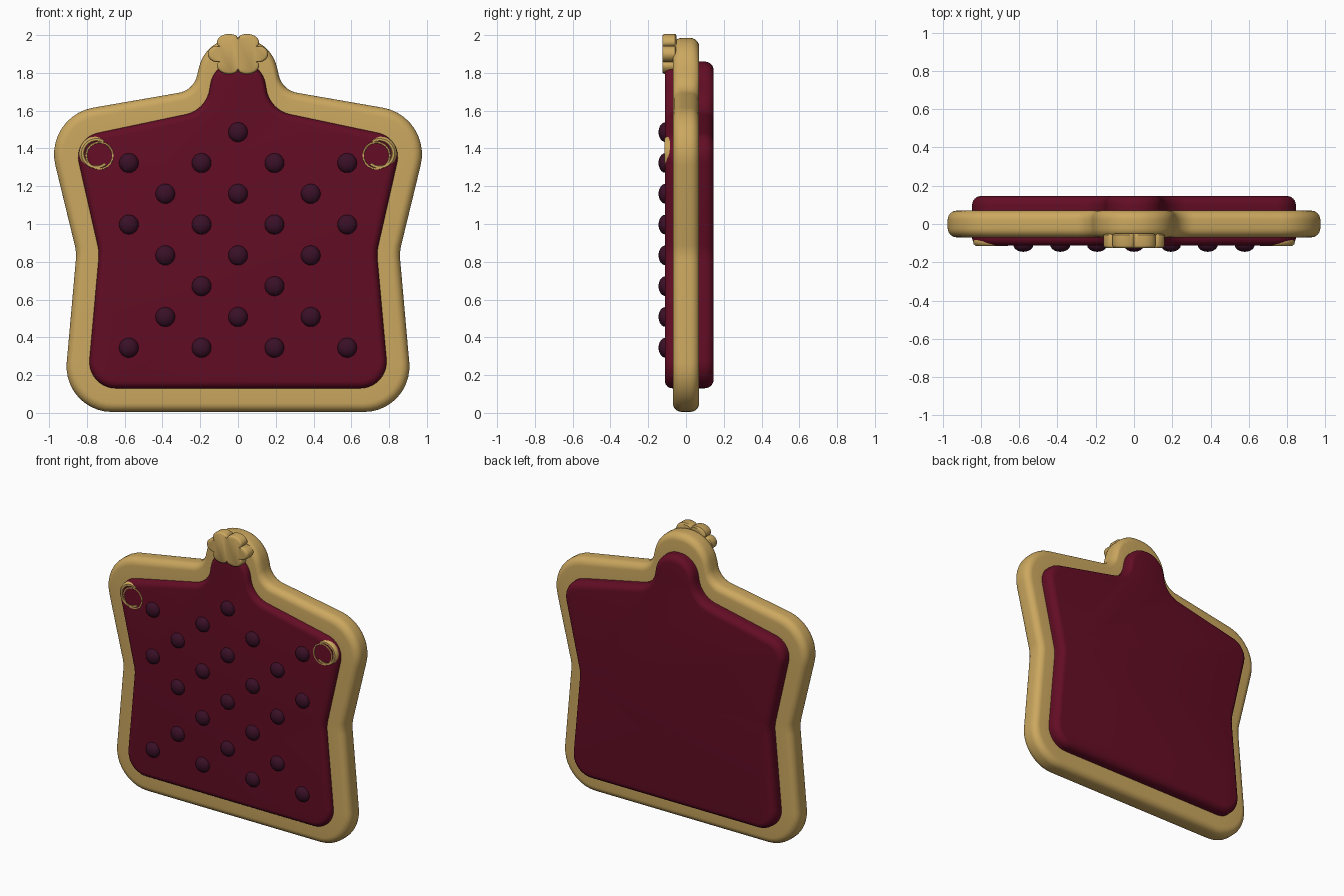
import bpy, bmesh, math
from mathutils import Vector

if "Cube" in bpy.data.objects:
    bpy.data.objects.remove(bpy.data.objects["Cube"])


def material(name, rgb):
    m = bpy.data.materials.new(name)
    m.use_nodes = True
    m.diffuse_color = (*rgb, 1)
    m.node_tree.nodes["Principled BSDF"].inputs["Base Color"].default_value = (*rgb, 1)
    return m


GOLD = material("antique gold", (0.60, 0.39, 0.115))
VELVET = material("burgundy velvet", (0.125, 0.004, 0.018))
PLUM = material("dark plum", (0.042, 0.005, 0.02))


def finish(bm, name, mat):
    bmesh.ops.recalc_face_normals(bm, faces=bm.faces)
    mesh = bpy.data.meshes.new(name)
    bm.to_mesh(mesh)
    bm.free()
    mesh.materials.append(mat)
    ob = bpy.data.objects.new(name, mesh)
    bpy.context.collection.objects.link(ob)
    bpy.ops.object.select_all(action='DESELECT')
    ob.select_set(True)
    bpy.context.view_layer.objects.active = ob
    bpy.ops.object.shade_smooth_by_angle(angle=math.radians(40))
    return ob


def rounded_outline(half, steps=10):
    """Mirror a half outline of (x, z, radius) corners and round each corner."""
    corners = half + [(-x, z, r) for x, z, r in reversed(half)]
    pts = []
    for i, (x, z, r) in enumerate(corners):
        c = Vector((x, z))
        a = (Vector(corners[i - 1][:2]) - c).normalized()
        b = (Vector(corners[(i + 1) % len(corners)][:2]) - c).normalized()
        half_angle = a.angle(b) / 2
        centre = c + (a + b).normalized() * r / math.sin(half_angle)
        t = r / math.tan(half_angle)
        start, end = c + a * t - centre, c + b * t - centre
        sweep = start.angle_signed(end)
        for k in range(steps + 1):
            ang = -sweep * k / steps
            co, si = math.cos(ang), math.sin(ang)
            pts.append(centre + Vector((start.x * co - start.y * si,
                                        start.x * si + start.y * co)))
    return pts


def loft(bm, rings, closed):
    loops = [[bm.verts.new(p) for p in ring] for ring in rings]
    pairs = list(zip(loops, loops[1:]))
    if closed:
        pairs.append((loops[-1], loops[0]))
    else:
        bm.faces.new(loops[0])
        bm.faces.new(loops[-1])
    for a, b in pairs:
        for i in range(len(a)):
            j = (i + 1) % len(a)
            bm.faces.new((a[i], a[j], b[j], b[i]))


outer = rounded_outline([(0.93, 0.005, 0.24), (0.855, 0.85, 0.25), (1.03, 1.57, 0.25),
                         (0.235, 1.708, 0.12), (0.17, 1.985, 0.20)])
inner = rounded_outline([(0.80, 0.13, 0.14), (0.735, 0.85, 0.25), (0.872, 1.455, 0.13),
                         (0.17, 1.603, 0.16), (0.125, 1.86, 0.14)])


def ring(u, y):
    """Outline between the outer (u=0) and inner (u=1) shapes, at depth y."""
    pts = [a.lerp(b, 0) + (b - a) * u for a, b in zip(outer, inner)]
    return [(p.x, y, p.y) for p in pts]


def quarter(u0, u1, y0, y1, n=6):
    """Rounded edge that leaves (u0, y0) along y and arrives at (u1, y1) along u."""
    for k in range(n + 1):
        t = math.pi / 2 * k / n
        yield u1 + (u0 - u1) * math.cos(t), y0 + (y1 - y0) * math.sin(t)


# Gold frame with rounded outer edge
back_edge = list(quarter(0, 0.38, 0.022, 0.07))
front_edge = list(quarter(0, 0.38, -0.022, -0.07))
section = [(1.1, -0.07)] + front_edge[::-1] + back_edge + [(1.1, 0.07)]
bm = bmesh.new()
loft(bm, [ring(u, y) for u, y in section], True)
finish(bm, "frame", GOLD)

# Padded panel, thicker at the back
section = list(quarter(1, 1.32, -0.072, -0.112))[::-1] + list(quarter(1, 1.36, 0.098, 0.146))
bm = bmesh.new()
loft(bm, [ring(u, y) for u, y in section], False)
finish(bm, "padded_panel", VELVET)

# Tufting buttons in staggered rows
bm = bmesh.new()
for row in range(8):
    if row == 7:
        xs = [0]
    elif row == 2:
        xs = [-0.193, 0.193]
    elif row % 2:
        xs = [-0.385, 0, 0.385]
    else:
        xs = [-0.578, -0.193, 0.193, 0.578]
    for x in xs:
        made = bmesh.ops.create_uvsphere(bm, u_segments=20, v_segments=12, radius=0.052)["verts"]
        bmesh.ops.scale(bm, vec=(1, 0.68, 1), verts=made)
        bmesh.ops.translate(bm, vec=(x, -0.11, 0.345 + 0.163 * row), verts=made)
finish(bm, "tufting_buttons", PLUM)


# Six-petal crest ornament
def petals(scale, y, n=120):
    out = []
    for k in range(n):
        a = 2 * math.pi * k / n
        r = scale * (0.74 + 0.26 * abs(math.cos(3 * a)) ** 0.6)
        out.append((0.16 * r * math.cos(a), y, 1.9 + 0.115 * r * math.sin(a)))
    return out


bm = bmesh.new()
loft(bm, [petals(0.92, -0.05), petals(1, -0.058), petals(1, -0.112),
          petals(0.97, -0.121), petals(0.91, -0.125)], False)
finish(bm, "crest_flower", GOLD)


# Scroll ornaments on the shoulders
def tube_arc(bm, cx, cz, radius, thick, a0, a1, side, n=40, m=10):
    rings = []
    for k in range(n + 1):
        a = math.radians(a0 + (a1 - a0) * k / n)
        loop = []
        for j in range(m):
            b = 2 * math.pi * j / m
            r = radius + thick * math.cos(b)
            loop.append((side * (cx + r * math.cos(a)), -0.092 + 0.023 * math.sin(b),
                         cz + r * math.sin(a)))
        rings.append(loop)
    loft(bm, rings, False)


for side, label in ((1, "left"), (-1, "right")):
    bm = bmesh.new()
    tube_arc(bm, 0.733, 1.362, 0.07, 0.011, 0, 360, side)
    tube_arc(bm, 0.75, 1.374, 0.073, 0.018, 120, -130, side)
    finish(bm, label + "_scroll", GOLD)
